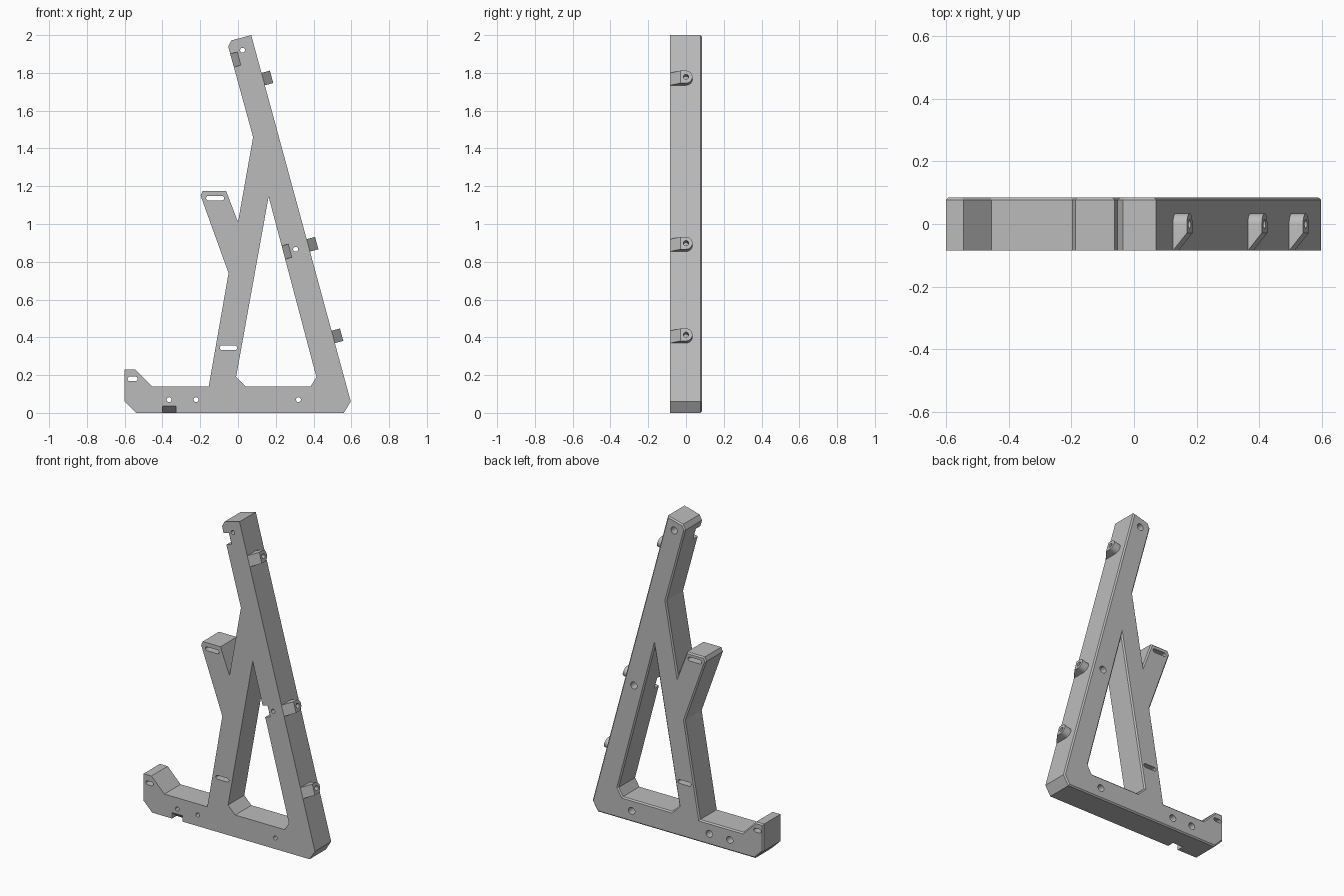
import bpy, bmesh, math
from mathutils import Vector

cube = bpy.data.objects.get("Cube")
if cube:
    bpy.data.objects.remove(cube)

grey = bpy.data.materials.new("grey plastic")
grey.use_nodes = True
tone = (0.5, 0.5, 0.5, 1)
grey.diffuse_color = tone
grey.node_tree.nodes["Principled BSDF"].inputs["Base Color"].default_value = tone

X, Y, Z = Vector((1, 0, 0)), Vector((0, 1, 0)), Vector((0, 0, 1))
FRONT, BACK, CHAMFER = -0.085, 0.085, 0.008


def grow(points, d):
    """Offset a closed 2D outline outward with mitred corners."""
    pts = [Vector(p) for p in points]
    n = len(pts)
    area = sum(pts[i - 1].cross(pts[i]) for i in range(n))
    side = 1 if area > 0 else -1
    out = []
    for i, p in enumerate(pts):
        e1 = (p - pts[i - 1]).normalized()
        e2 = (pts[(i + 1) % n] - p).normalized()
        n1, n2 = Vector((e1.y, -e1.x)), Vector((e2.y, -e2.x))
        out.append(p + (n1 + n2) * side * d / (1 + n1.dot(n2)))
    return out


def loft(name, points, sections, axes=(X, Z, Y), origin=Vector()):
    """Sweep an outline through (distance, offset) sections along the third axis."""
    a, b, c = axes
    bm = bmesh.new()
    rings = []
    for dist, off in sections:
        ring = [bm.verts.new(origin + a * p.x + b * p.y + c * dist) for p in grow(points, off)]
        rings.append(ring)
    n = len(points)
    for r, s in zip(rings, rings[1:]):
        for i in range(n):
            j = (i + 1) % n
            bm.faces.new((r[i], r[j], s[j], s[i]))
    bm.faces.new(rings[0])
    bm.faces.new(rings[-1])
    bmesh.ops.recalc_face_normals(bm, faces=bm.faces)
    mesh = bpy.data.meshes.new(name)
    bm.to_mesh(mesh)
    bm.free()
    mesh.materials.append(grey)
    obj = bpy.data.objects.new(name, mesh)
    bpy.context.collection.objects.link(obj)
    return obj


def cut(target, cutters):
    """Subtract the cutters, bake the result and delete them."""
    for c in cutters:
        mod = target.modifiers.new("cut", "BOOLEAN")
        mod.operation, mod.solver, mod.object = "DIFFERENCE", "EXACT", c
    bpy.context.view_layer.update()
    graph = bpy.context.evaluated_depsgraph_get()
    mesh = bpy.data.meshes.new_from_object(target.evaluated_get(graph))
    target.modifiers.clear()
    target.data = mesh
    for c in cutters:
        bpy.data.objects.remove(c)


def slot(x, z, half, r, steps=10):
    """Round hole outline, or a long one when half is more than zero."""
    pts = []
    for side in (1, -1):
        for k in range(steps + (half > 0)):
            t = math.pi * (k / steps - 0.5)
            pts.append((x + side * (half + r * math.cos(t)), z + side * r * math.sin(t)))
    return pts


# Frame: one outline, chamfered along the back
outline = [(-0.6, 0.06), (-0.54, 0), (0.56, 0), (0.597, 0.06), (0.07, 2), (-0.035, 1.972),
           (-0.052, 1.94), (0.08, 1.46), (0, 1.01), (-0.063, 1.175), (-0.187, 1.175),
           (-0.198, 1.15), (-0.05, 0.74), (-0.155, 0.14), (-0.455, 0.14), (-0.545, 0.23), (-0.6, 0.23)]
frame = loft("frame", outline, [(FRONT, 0), (BACK - CHAMFER, 0), (BACK, -CHAMFER)])

# Triangular opening, flared at the back to match
opening = [(0.162, 1.145), (0.415, 0.19), (0.385, 0.14), (0.04, 0.14), (-0.01, 0.19)]
cutters = [loft("opening", opening, [(-0.2, 0), (BACK - CHAMFER, 0), (BACK + CHAMFER, 2 * CHAMFER)])]

# Screw holes with a wider bore at the back
for x, z in [(0.024, 1.92), (0.305, 0.866), (-0.365, 0.07), (-0.222, 0.07), (0.32, 0.07)]:
    cutters.append(loft("screw_hole", slot(x, z, 0, 0.013), [(-0.2, 0), (0.03, 0), (0.031, 0.009), (0.2, 0.009)]))

# Strap slots
for x, z, half in [(-0.121, 1.137, 0.036), (-0.05, 0.345, 0.034), (-0.558, 0.18, 0.014)]:
    cutters.append(loft("strap_slot", slot(x, z, half, 0.012), [(-0.2, 0), (0.2, 0)]))

# Directions square to and along the sloping leg
along = Vector((-0.527, 0, 1.94)).normalized()
out = Vector((along.z, 0, -along.x))

# Ramped notches on the front edge
ramp = [(0.037, FRONT), (-0.005, -0.035), (-0.03, -0.035), (-0.03, -0.12), (0.037, -0.12)]
for x, z, axes in [(-0.03, 1.866, (out, Y, along)), (0.24, 0.849, (out, Y, along)),
                   (-0.365, 0, (Z, Y, X))]:
    cutters.append(loft("notch", ramp, [(-0.036, 0), (0.036, 0)], axes, Vector((x, 0, z))))
cut(frame, cutters)

# Mounting lugs: rounded tabs with a sloping front and a screw hole
r = 0.034
tab = [(r, FRONT)] + [(r * math.cos(math.pi * k / 16), r * math.sin(math.pi * k / 16))
                      for k in range(17)] + [(-r, FRONT)]
slope = [(-0.009, -0.096), (0.09, 0.025), (0.09, -0.2), (-0.009, -0.2)]
for name, z in [("upper_lug", 1.767), ("middle_lug", 0.887), ("lower_lug", 0.402)]:
    base = Vector((0.07 + 0.527 * (2 - z) / 1.94, 0, z))
    lug = loft(name, tab, [(-0.005, 0), (0.046, 0)], (along, Y, out), base)
    wedge = loft("wedge", slope, [(-0.1, 0), (0.1, 0)], (out, Y, along), base)
    bore = loft("bore", slot(0, 0, 0, 0.014), [(0.004, 0), (0.1, 0)], (along, Y, out), base)
    cut(lug, [wedge, bore])

# Smooth only the rounded surfaces
for obj in [o for o in bpy.context.scene.objects if o.name == "frame" or o.name.endswith("_lug")]:
    bpy.ops.object.select_all(action="DESELECT")
    obj.select_set(True)
    bpy.context.view_layer.objects.active = obj
    bpy.ops.object.shade_smooth_by_angle(angle=math.radians(25))
